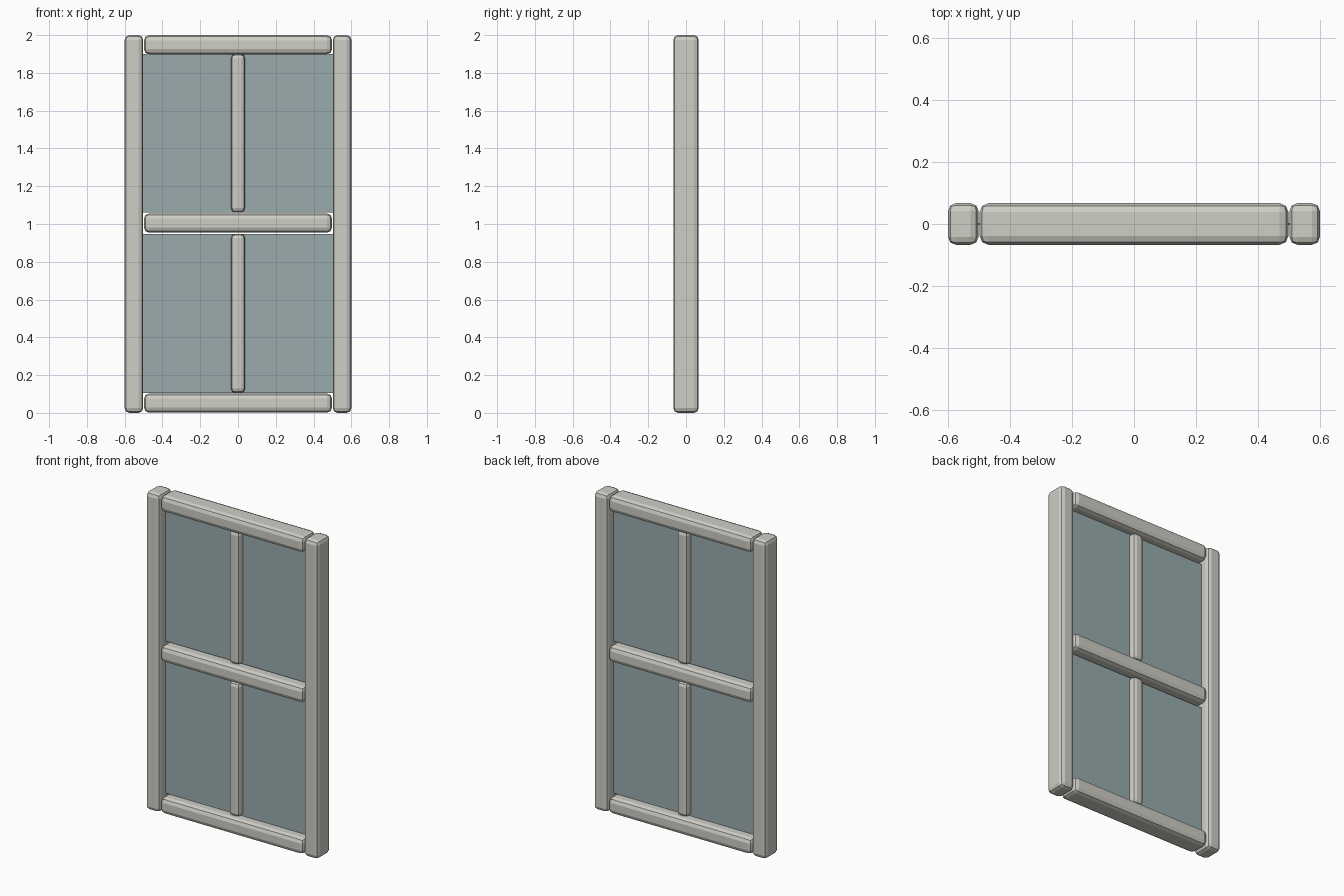
import bpy

cube = bpy.data.objects.get("Cube")
if cube:
    bpy.data.objects.remove(cube, do_unlink=True)


def material(name, colour):
    m = bpy.data.materials.new(name)
    m.use_nodes = True
    m.diffuse_color = colour
    shader = m.node_tree.nodes["Principled BSDF"]
    shader.inputs["Base Color"].default_value = colour
    shader.inputs["Alpha"].default_value = colour[3]
    return m


frame_paint = material("warm grey paint", (0.62, 0.61, 0.56, 1))
glass = material("blue grey glass", (0.32, 0.41, 0.42, 0.8))


def box(name, x, y, z, mat, bevel=0):
    """Box spanning the given (low, high) ranges, with optional rounded edges."""
    spans = (x, y, z)
    bpy.ops.mesh.primitive_cube_add(size=1, location=[(a + b) / 2 for a, b in spans])
    ob = bpy.context.object
    ob.name = name
    ob.scale = [b - a for a, b in spans]
    bpy.ops.object.transform_apply(location=False, rotation=False, scale=True)
    ob.data.materials.append(mat)
    if bevel:
        mod = ob.modifiers.new("rounded edges", "BEVEL")
        mod.width = bevel
        mod.segments = 2
    return ob


DEPTH = (-0.067, 0.067)

# Upright posts
for side, s in (("left", 1), ("right", -1)):
    box(side + "_post", sorted((s * 0.502, s * 0.6)), DEPTH, (0, 2), frame_paint, 0.025)

# Horizontal rails
for name, z in (("bottom", 0.052), ("middle", 1.005), ("top", 1.949)):
    box(name + "_rail", (-0.498, 0.498), DEPTH, (z - 0.051, z + 0.051), frame_paint, 0.028)

# Glass panes with a slim vertical bar over each
for name, z in (("lower", (0.106, 0.947)), ("upper", (1.062, 1.9))):
    box(name + "_bar", (-0.037, 0.037), (-0.044, 0.044), z, frame_paint, 0.022)
    box(name + "_pane", (-0.502, 0.502), (-0.004, 0.004), z, glass)
